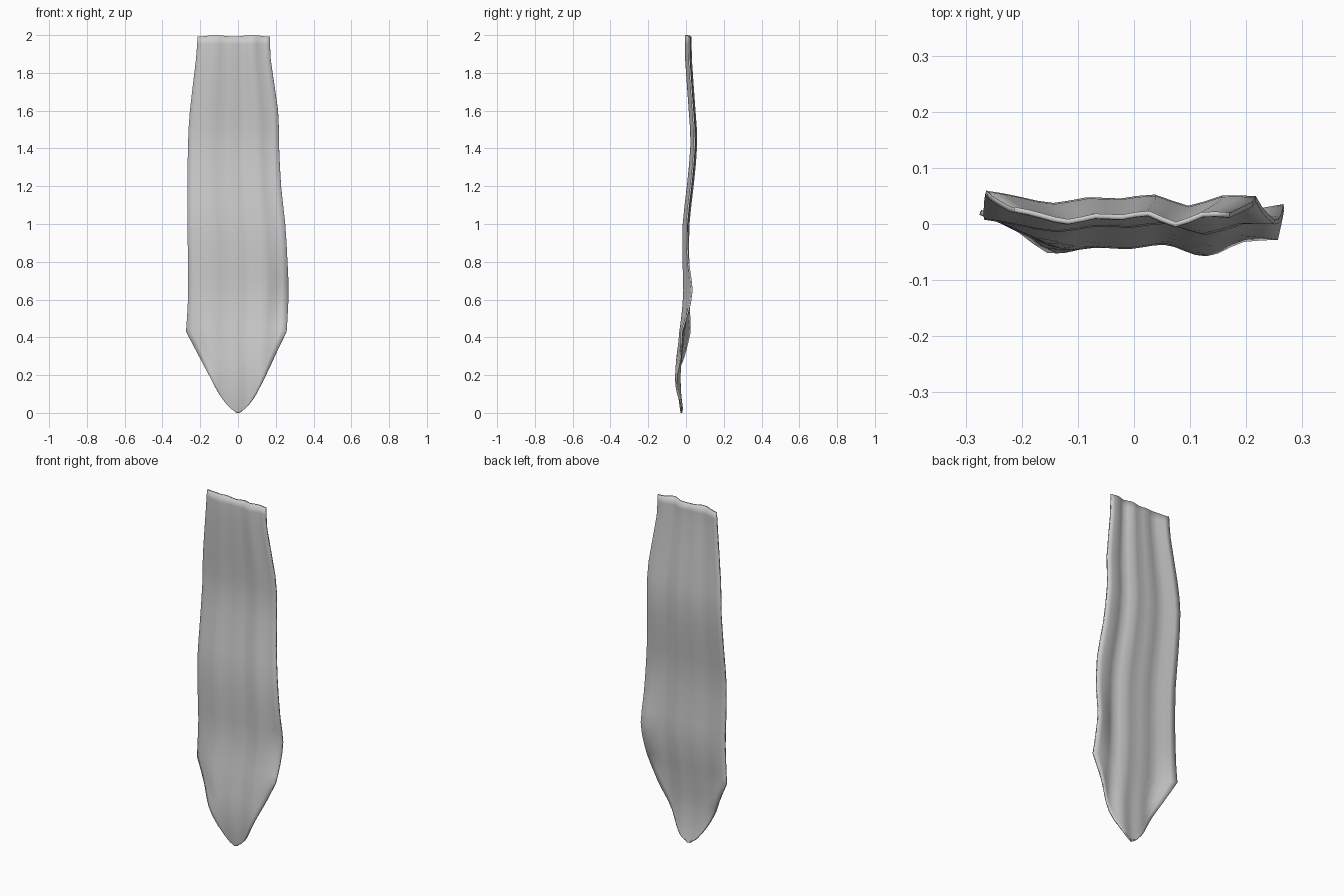
import bpy, bmesh, math

if "Cube" in bpy.data.objects:
    bpy.data.objects.remove(bpy.data.objects["Cube"])

# Rows down the cloth: z, left x, right x, depth, left edge lift, right edge lift
ROWS = [
    (2.00, -0.213, 0.170, 0.000, 0.0, 0.0),
    (1.87, -0.222, 0.173, 0.001, 0.0, 0.0),
    (1.60, -0.254, 0.212, 0.020, 0.0, 0.0),
    (1.42, -0.264, 0.217, 0.029, 0.0, 0.0),
    (1.20, -0.267, 0.228, 0.010, 0.0, 0.0),
    (1.00, -0.267, 0.250, -0.012, 0.0, 0.0),
    (0.80, -0.264, 0.262, -0.013, 0.0, 0.008),
    (0.65, -0.263, 0.267, -0.009, 0.0, 0.024),
    (0.52, -0.268, 0.263, -0.018, 0.010, 0.008),
    (0.43, -0.274, 0.257, -0.030, 0.025, -0.010),
    (0.30, -0.205, 0.195, -0.045, 0.02, 0.0),
    (0.20, -0.154, 0.148, -0.052, 0.0, 0.0),
    (0.10, -0.100, 0.097, -0.049, 0.0, 0.0),
    (0.04, -0.055, 0.055, -0.042, 0.0, 0.0),
    (0.015, -0.026, 0.026, -0.038, 0.0, 0.0),
    (0.005, -0.006, 0.006, -0.036, 0.0, 0.0),
]
# Pleat depth across the width, left to right
PLEATS = [0.026, 0.015, 0.004, 0.014, 0.012, 0.019, -0.001, 0.017, 0.016]
COLS = 16


def catmull(p0, p1, p2, p3, t):
    return 0.5 * (2 * p1 + (p2 - p0) * t + (2 * p0 - 5 * p1 + 4 * p2 - p3) * t * t
                  + (3 * p1 - p0 - 3 * p2 + p3) * t ** 3)


def pleat(u):
    f = min(max(u, 0), 1) * (len(PLEATS) - 1)
    i = min(int(f), len(PLEATS) - 2)
    at = lambda k: PLEATS[min(max(k, 0), len(PLEATS) - 1)]
    return catmull(at(i - 1), at(i), at(i + 1), at(i + 2), f - i)


def row_between(i, t):
    # the shoulder row is a corner, so the curve does not run through it
    corner = 9
    lo, hi = (0, corner) if i < corner else (corner, len(ROWS) - 1)
    at = lambda k: ROWS[min(max(k, lo), hi)]
    return [catmull(a, b, c, d, t) for a, b, c, d in
            zip(at(i - 1), at(i), at(i + 1), at(i + 2))]


# Hanging cloth sheet
bm = bmesh.new()
rows = [row_between(i, t) for i in range(len(ROWS) - 1) for t in (0, 0.5)] + [list(ROWS[-1])]
grid = []
for z, xl, xr, depth, lift_l, lift_r in rows:
    line = []
    for c in range(COLS + 1):
        u = c / COLS
        x = xl + (xr - xl) * u
        # in the pointed end the pleats run straight down and are cut by the outline
        pu = u if z > 0.43 else (x + 0.274) / 0.531
        y = depth + pleat(pu) + lift_l * max(0, 1 - 5 * u) + lift_r * max(0, 5 * u - 4)
        dz = -0.004 * (1 + math.cos(4 * math.pi * u)) if z > 1.98 else 0
        if z < 0.03:
            dz = -0.004 * math.sin(math.pi * u)
        line.append(bm.verts.new((x, y, z + dz)))
    grid.append(line)
for a, b in zip(grid, grid[1:]):
    for c in range(COLS):
        bm.faces.new((a[c], b[c], b[c + 1], a[c + 1]))
mesh = bpy.data.meshes.new("cloth_banner")
bm.to_mesh(mesh)
bm.free()
banner = bpy.data.objects.new("cloth_banner", mesh)
bpy.context.collection.objects.link(banner)

# Cloth thickness and smooth shading
solid = banner.modifiers.new("thickness", "SOLIDIFY")
solid.thickness = 0.009
solid.offset = 0
bpy.context.view_layer.objects.active = banner
banner.select_set(True)
bpy.ops.object.shade_smooth()
